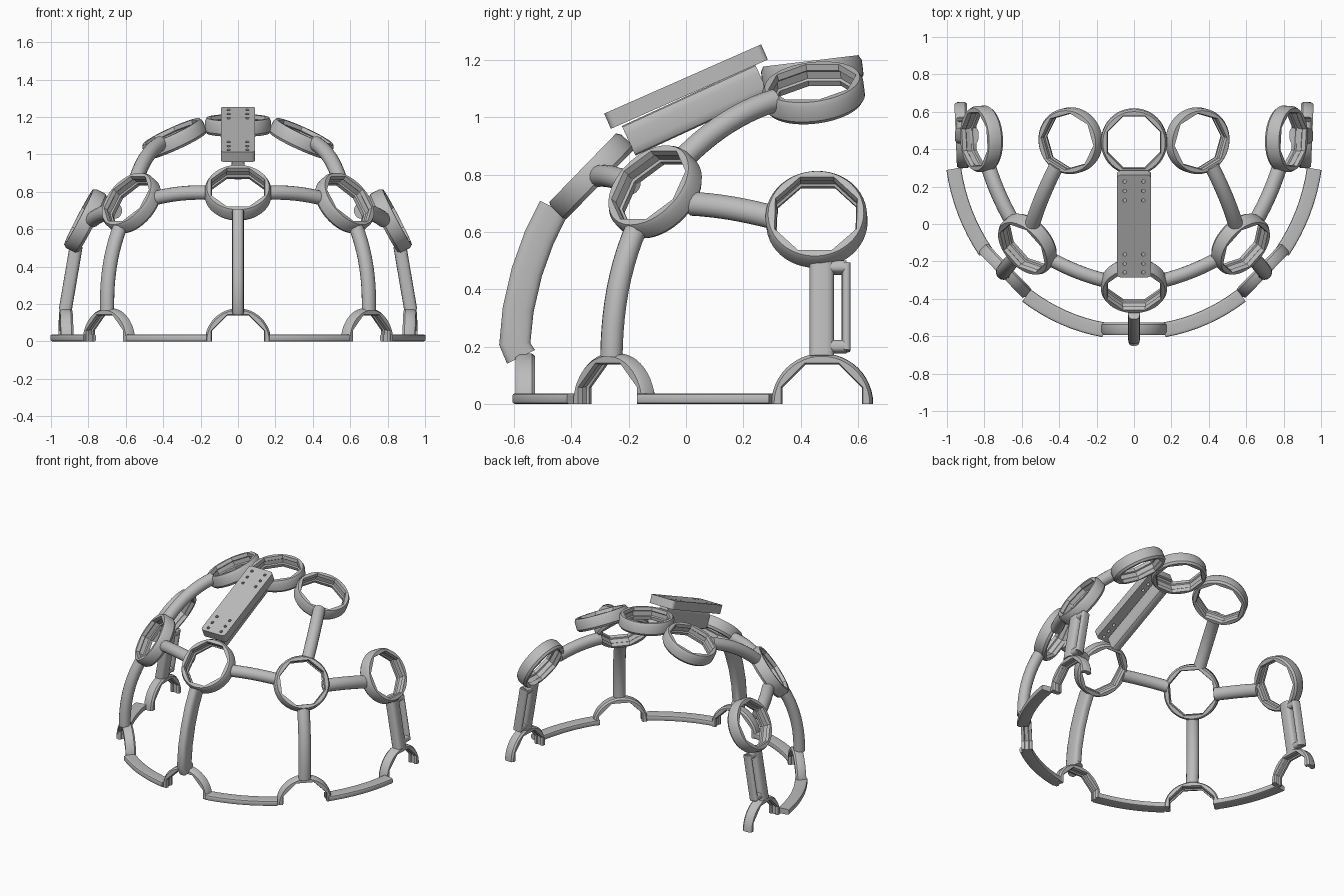
import bpy, bmesh, math
from mathutils import Vector, Matrix

if "Cube" in bpy.data.objects:
    bpy.data.objects.remove(bpy.data.objects["Cube"])

grey = bpy.data.materials.new("mid grey")
grey.use_nodes = True
grey.diffuse_color = (0.5, 0.5, 0.5, 1)
grey.node_tree.nodes["Principled BSDF"].inputs["Base Color"].default_value = (0.5, 0.5, 0.5, 1)

CENTRE = Vector((0, 0.45, 0))     # centre of the dome
AXES = Vector((0.94, 1.05, 1.18))  # semi axes of the dome
RING = 0.177                      # outer radius of the rings
UP = Vector((0, 0, 1))


def finish(name, bm, smooth=True):
    bmesh.ops.recalc_face_normals(bm, faces=bm.faces)
    me = bpy.data.meshes.new(name)
    bm.to_mesh(me)
    bm.free()
    me.materials.append(grey)
    ob = bpy.data.objects.new(name, me)
    bpy.context.collection.objects.link(ob)
    if smooth:
        bpy.ops.object.select_all(action='DESELECT')
        ob.select_set(True)
        bpy.context.view_layer.objects.active = ob
        bpy.ops.object.shade_smooth_by_angle(angle=math.radians(35))
    return ob


def loft(name, loops, closed=False):
    """Skin a row of equal vertex loops, capping the ends when open."""
    bm = bmesh.new()
    rows = [[bm.verts.new(p) for p in loop] for loop in loops]
    n = len(rows[0])
    for i in range(len(rows) if closed else len(rows) - 1):
        a, b = rows[i], rows[(i + 1) % len(rows)]
        for j in range(n):
            k = (j + 1) % n
            bm.faces.new((a[j], a[k], b[k], b[j]))
    if not closed:
        bm.faces.new(rows[0])
        bm.faces.new(rows[-1])
    return finish(name, bm)


def outward(p):
    v = p - CENTRE
    return Vector([v[i] / AXES[i] ** 2 for i in range(3)]).normalized()


def sweep(name, path, width, depth, power=1.0, out=None):
    """Sweep a rounded section; a low power makes it boxier."""
    path = [Vector(p) for p in path]
    loops = []
    for i, p in enumerate(path):
        t = (path[min(i + 1, len(path) - 1)] - path[max(i - 1, 0)]).normalized()
        o = Vector(out) if out else outward(p)
        o = (o - t * o.dot(t)).normalized()
        s = t.cross(o)
        loop = []
        for j in range(16):
            a = math.tau * (j + 0.5) / 16
            c, d = math.cos(a), math.sin(a)
            loop.append(p + s * math.copysign(abs(c) ** power, c) * width / 2
                        + o * math.copysign(abs(d) ** power, d) * depth / 2)
        loops.append(loop)
    return loft(name, loops)


def dome_arc(p, q, trim_p=0.16, trim_q=0.16, bulge=0.0, drop=0.0, steps=10):
    """Path between two points that follows the curve of the dome."""
    p, q = Vector(p) - CENTRE, Vector(q) - CENTRE
    unit = lambda v: Vector([v[i] / AXES[i] for i in range(3)]).length
    d = (q - p).length
    pts = []
    for i in range(steps + 1):
        t = trim_p / d + (1 - (trim_p + trim_q) / d) * i / steps
        v = p.lerp(q, t)
        v = v * ((1 - t) * unit(p) + t * unit(q)) / unit(v)
        v += v.normalized() * bulge * math.sin(math.pi * t)
        pts.append(CENTRE + v - UP * drop)
    return pts


# (radius, height, faceted?) section of a ring: round outside, eight-sided bore
SECTION = [(0.167, -0.042, 0), (RING, -0.028, 0), (RING, 0.024, 0), (0.167, 0.042, 0),
           (0.155, 0.042, 1), (0.15, 0.02, 1), (0.158, 0.014, 1),
           (0.158, -0.014, 1), (0.15, -0.02, 1), (0.155, -0.042, 1)]


def ring(name, centre, normal, half=False, thick=1.0):
    c, n = Vector(centre), Vector(normal).normalized()
    u = n.cross(UP).normalized()
    v = u.cross(n)
    count, sector = 48, math.tau / 8
    loops = []
    for i in range(count // 2 + 1 if half else count):
        a = math.tau * i / count
        # Distance to a flat-topped octagon in this direction
        facet = math.cos(sector / 2) / math.cos(a - sector * math.floor(a / sector + 0.5))
        loops.append([c + (u * math.cos(a) + v * math.sin(a)) * r * (facet if f else 1)
                      + n * h * thick for r, h, f in SECTION])
    return loft(name, loops, closed=not half)


# Middle rings and arch
front = (0, -0.33, 0.795)
ring("front_ring", front, (0, -0.7, 0.68))
ring("top_ring", (0, 0.44, 1.155), (0, -0.12, 1))
ring("front_arch", (0, -0.56, 0), (0, -1, 0), half=True, thick=0.8)

# Both sides: rings, arches, struts and base strips
for s, side in ((1, "left"), (-1, "right")):
    corner = (s * 0.57, -0.108, 0.74)
    flank = (s * 0.815, 0.455, 0.645)
    crown = (s * 0.34, 0.445, 1.085)
    ring(side + "_corner_ring", corner, (s * 0.62, -0.55, 0.56))
    ring(side + "_flank_ring", flank, (s * 0.9, -0.05, 0.47))
    ring(side + "_crown_ring", crown, (s * 0.39, -0.11, 0.85))
    ring(side + "_corner_arch", (s * 0.69, -0.25, 0), (s * 0.72, -0.7, 0), half=True, thick=0.8)
    ring(side + "_rear_arch", (s * 0.92, 0.475, 0), (s, -0.04, 0), half=True, thick=0.8)

    sweep(side + "_front_strut", dome_arc(front, corner, drop=0.018), 0.078, 0.075)
    sweep(side + "_flank_strut", dome_arc(corner, flank, drop=0.042), 0.085, 0.08)
    sweep(side + "_crown_strut", dome_arc(corner, crown, bulge=0.022), 0.08, 0.08)
    sweep(side + "_corner_strut", dome_arc((s * 0.7, -0.26, 0.165), corner, 0.0, bulge=0.022), 0.08, 0.075)

    # Slotted rear strut: a main post and a thin bar joined at both ends
    post = lambda y, z: (s * (0.952 - 0.17 * z), y, z)
    sweep(side + "_rear_post", [post(0.473, z) for z in (0.165, 0.28, 0.4, 0.51)], 0.086, 0.07, 0.6)
    sweep(side + "_rear_slot_bar", [post(0.558, z) for z in (0.185, 0.28, 0.4, 0.49)], 0.03, 0.06, 0.7)
    for end, z in (("lower", 0.2), ("upper", 0.475)):
        sweep(f"{side}_{end}_slot_end", [post(0.48, z), post(0.56, z)], 0.045, 0.06, 0.7)

    # Flat flanged strips along the floor
    for place, a, b in (("front", 0.165, 0.63), ("rear", 0.95, 1.42)):
        angles = [a + (b - a) * i / 8 for i in range(9)]
        path = [(s * 0.975 * math.sin(t), 0.45 - 1.03 * math.cos(t), 0.019) for t in angles]
        sweep(f"{side}_{place}_base_strip", path, 0.08, 0.038, 0.35, out=UP)

# Deep front fin
fin = [(0, -0.575, 0.165), (0, -0.597, 0.21), (0, -0.585, 0.33), (0, -0.555, 0.46),
       (0, -0.512, 0.58), (0, -0.46, 0.685)]
sweep("front_fin", fin, 0.064, 0.11, 0.6)

# Sloping rail from the front ring to the top ring
slope = math.radians(23.8)
sweep("top_rail", [(0, -0.2, 0.918), (0, 0.03, 1.024), (0, 0.265, 1.132)], 0.07, 0.115, 0.5)

# Mounting plate with screw holes at both ends
place = Matrix.Translation((0, 0, 1.107)) @ Matrix.Rotation(slope, 4, 'X')
bm = bmesh.new()
bmesh.ops.create_cube(bm, size=1, matrix=Matrix.Diagonal((0.184, 0.598, 0.058, 1)))
upright = [e for e in bm.edges if abs(e.verts[0].co.z - e.verts[1].co.z) > 0.01]
bmesh.ops.bevel(bm, geom=upright, offset=0.02, segments=3, affect='EDGES', profile=0.5)
bmesh.ops.transform(bm, matrix=place, verts=bm.verts)
plate = finish("mounting_plate", bm)

bm = bmesh.new()
for y in (-0.27, -0.22, -0.165, 0.15, 0.205, 0.26):
    for x in (-0.05, 0.05):
        bmesh.ops.create_cone(bm, cap_ends=True, segments=12, radius1=0.01, radius2=0.01,
                              depth=0.1, matrix=place @ Matrix.Translation((x, y, 0)))
cutter = finish("screw_hole_cutter", bm, smooth=False)
cutter.hide_render = True
cutter.hide_set(True)
cutter.display_type = 'WIRE'
holes = plate.modifiers.new("screw holes", 'BOOLEAN')
holes.operation = 'DIFFERENCE'
holes.solver = 'EXACT'
holes.object = cutter
